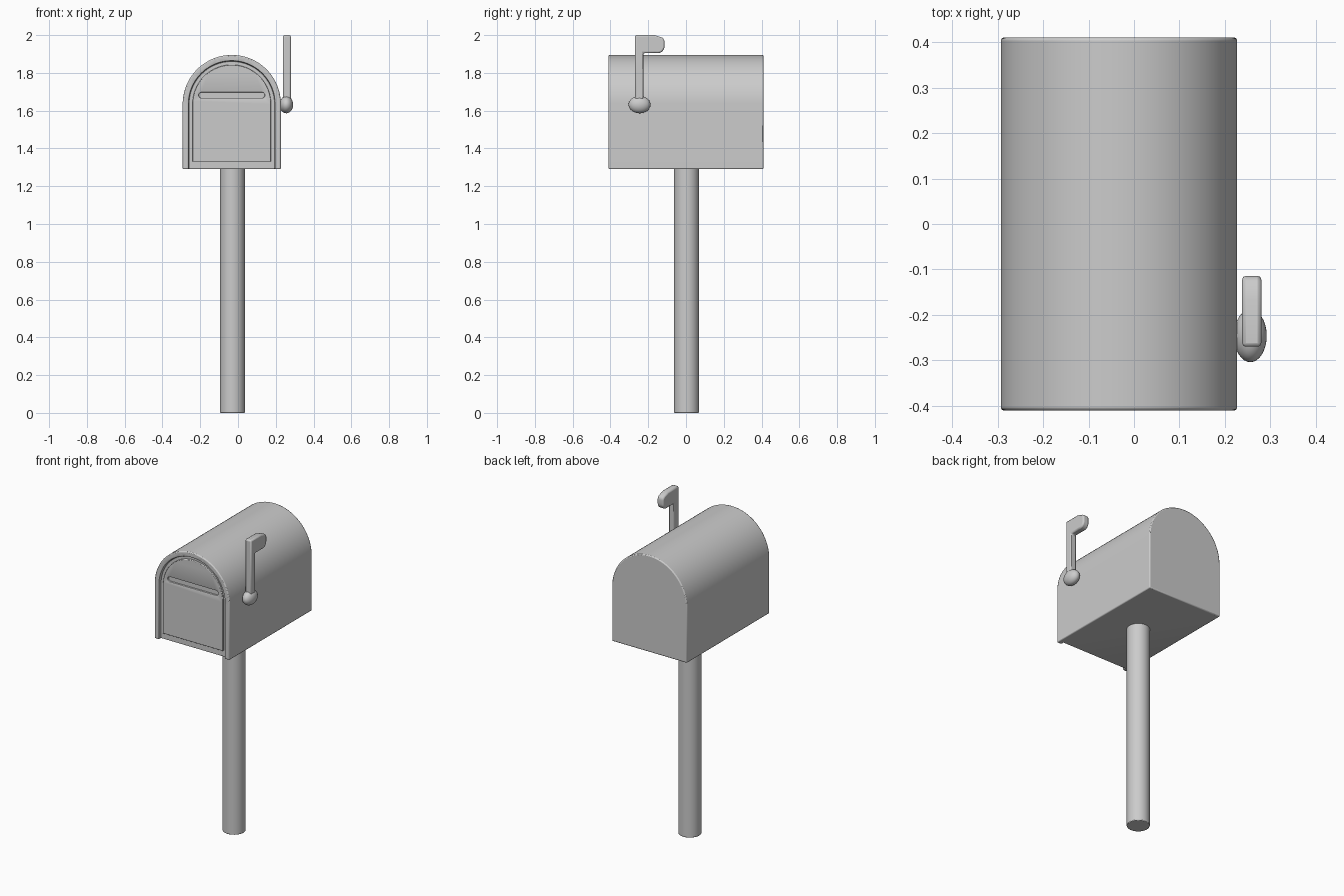
import bpy, bmesh, math
from mathutils import Matrix

cube = bpy.data.objects.get("Cube")
if cube:
    bpy.data.objects.remove(cube, do_unlink=True)

grey = bpy.data.materials.new("plain grey")
grey.use_nodes = True
colour = (0.6, 0.6, 0.6, 1)
grey.diffuse_color = colour
grey.node_tree.nodes["Principled BSDF"].inputs["Base Color"].default_value = colour

CX, SPRING = -0.033, 1.635   # centre line and spring height of the arch
FRONT, BACK = -0.41, 0.41


def finish(name, bm):
    bmesh.ops.recalc_face_normals(bm, faces=bm.faces)
    mesh = bpy.data.meshes.new(name)
    bm.to_mesh(mesh)
    bm.free()
    mesh.materials.append(grey)
    ob = bpy.data.objects.new(name, mesh)
    bpy.context.collection.objects.link(ob)
    return ob


def prism(name, points, start, end, axis="y"):
    """Extrude a closed outline along y (points are x, z) or x (points are y, z)."""
    bm = bmesh.new()
    place = (lambda a, b: (a, start, b)) if axis == "y" else (lambda a, b: (start, a, b))
    face = bm.faces.new([bm.verts.new(place(a, b)) for a, b in points])
    moved = bmesh.ops.extrude_face_region(bm, geom=[face])["geom"]
    step = (0, end - start, 0) if axis == "y" else (end - start, 0, 0)
    bmesh.ops.translate(bm, vec=step, verts=[v for v in moved if isinstance(v, bmesh.types.BMVert)])
    return finish(name, bm)


def arc(cx, cz, r, a0, a1, n):
    angles = [math.radians(a0 + (a1 - a0) * i / n) for i in range(n + 1)]
    return [(cx + r * math.cos(a), cz + r * math.sin(a)) for a in angles]


def arch(r, bottom):
    return [(CX + r, bottom)] + arc(CX, SPRING, r, 0, 180, 40) + [(CX - r, bottom)]


def capsule(cx, cz, half, r):
    return arc(cx + half, cz, r, -90, 90, 8) + arc(cx - half, cz, r, 90, 270, 8)


def cut(ob, cutter):
    mod = ob.modifiers.new("cut", "BOOLEAN")
    mod.operation, mod.solver, mod.object = "DIFFERENCE", "EXACT", cutter
    cutter.hide_render = True
    cutter.hide_set(True)


def bevel(ob, width):
    mod = ob.modifiers.new("bevel", "BEVEL")
    mod.width, mod.segments, mod.limit_method = width, 2, "ANGLE"
    mod.angle_limit = math.radians(50)


def smooth(ob):
    bpy.ops.object.select_all(action="DESELECT")
    ob.select_set(True)
    bpy.context.view_layer.objects.active = ob
    bpy.ops.object.shade_smooth_by_angle(angle=math.radians(35))


# Arched box with a shallow front recess that leaves a rim
box = prism("mailbox_body", arch(0.26, 1.29), FRONT, BACK)
cut(box, prism("recess_cutter", arch(0.228, 1.25), FRONT - 0.05, FRONT + 0.02))
bevel(box, 0.006)

# Raised door panel with a slot
door = prism("door_panel", arch(0.208, 1.33), FRONT + 0.01, FRONT + 0.03)
cut(door, prism("slot_cutter", capsule(CX, 1.682, 0.16, 0.015), FRONT - 0.05, FRONT + 0.022))
bevel(door, 0.003)

# Round post
bm = bmesh.new()
bmesh.ops.create_cone(bm, cap_ends=True, segments=40, radius1=0.066, radius2=0.066, depth=1.30,
                      matrix=Matrix.Translation((-0.029, 0.003, 0.65)))
post = finish("post", bm)
bevel(post, 0.004)

# Signal flag: stem and rounded plate in one outline
outline = [(-0.27, 1.63), (-0.226, 1.63), (-0.226, 1.905), (-0.165, 1.905)]
outline += arc(-0.15, 1.94, 0.036, -90, 0, 6) + arc(-0.139, 1.965, 0.025, 0, 60, 4)
outline += [(-0.165, 2.0), (-0.27, 2.0)]
flag = prism("signal_flag", outline, 0.238, 0.28, "x")
bevel(flag, 0.008)

# Rounded pivot knob, touching the side of the box
bm = bmesh.new()
bmesh.ops.create_uvsphere(bm, u_segments=32, v_segments=16, radius=1,
                          matrix=Matrix.Translation((0.256, -0.246, 1.632))
                          @ Matrix.Diagonal((0.036, 0.058, 0.046, 1)))
knob = finish("flag_knob", bm)

for part in (box, door, post, flag, knob):
    smooth(part)
